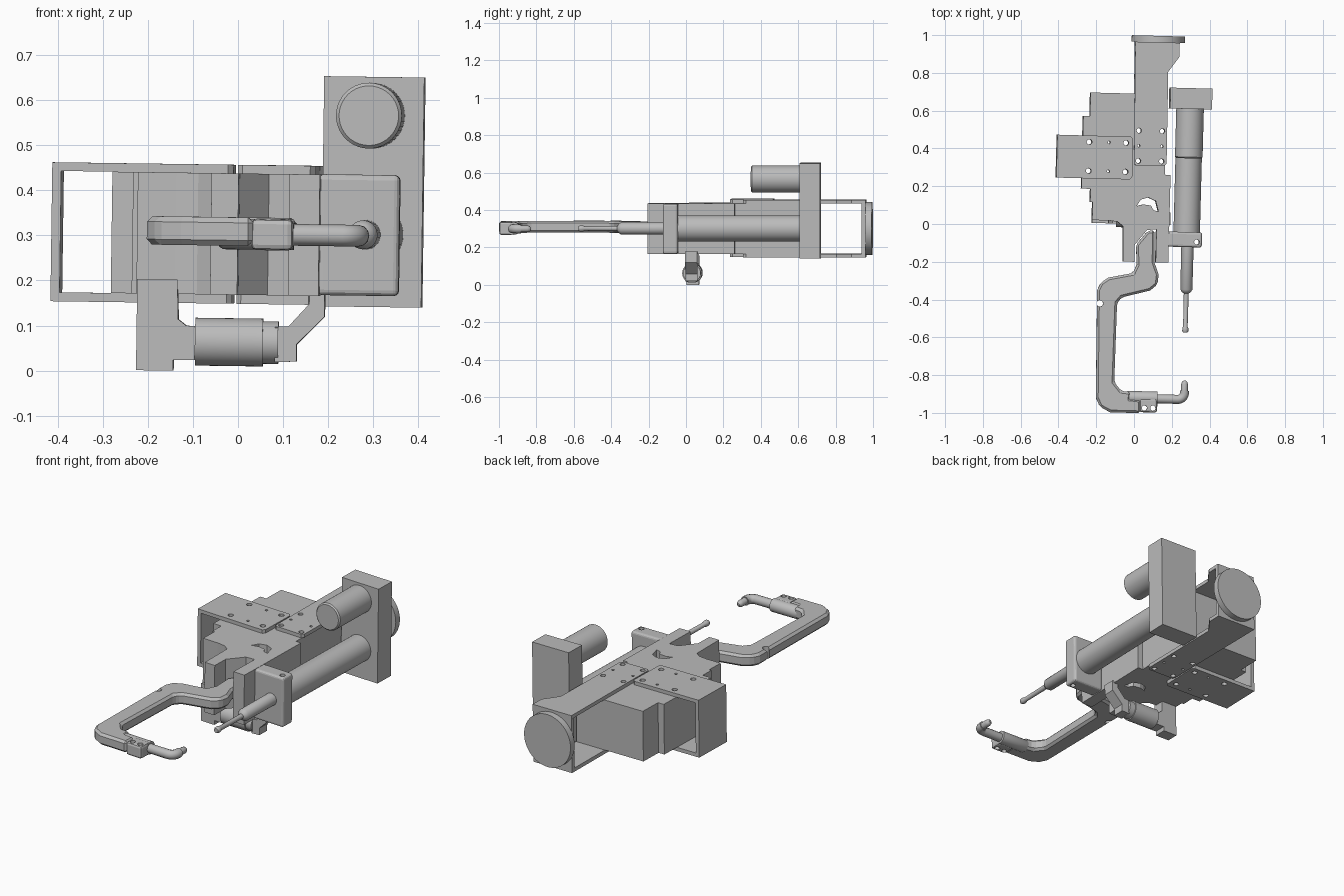
import bpy, bmesh, math
from mathutils import Matrix, Vector

if "Cube" in bpy.data.objects:
    bpy.data.objects.remove(bpy.data.objects["Cube"])

grey = bpy.data.materials.new("machine grey")
grey.use_nodes = True
grey.diffuse_color = (0.5, 0.5, 0.5, 1)
grey.node_tree.nodes["Principled BSDF"].inputs["Base Color"].default_value = (0.5, 0.5, 0.5, 1)

parts, round_parts = [], []


def finish(name, bm, smooth=False):
    bmesh.ops.recalc_face_normals(bm, faces=bm.faces)
    mesh = bpy.data.meshes.new(name)
    bm.to_mesh(mesh)
    bm.free()
    mesh.materials.append(grey)
    ob = bpy.data.objects.new(name, mesh)
    bpy.context.collection.objects.link(ob)
    parts.append(ob)
    if smooth:
        round_parts.append(ob)
    return ob


def prism(name, outline, lo, hi, axis="z"):
    """Extrude an (x, y) outline along z, or an (x, z) outline along y."""
    bm = bmesh.new()
    put = (lambda a, b: (a, b, lo)) if axis == "z" else (lambda a, b: (a, lo, b))
    face = bm.faces.new([bm.verts.new(put(a, b)) for a, b in outline])
    out = bmesh.ops.extrude_face_region(bm, geom=[face])
    step = Vector((0, 0, hi - lo)) if axis == "z" else Vector((0, hi - lo, 0))
    moved = [g for g in out["geom"] if isinstance(g, bmesh.types.BMVert)]
    bmesh.ops.translate(bm, verts=moved, vec=step)
    return finish(name, bm)


def box(name, x, y, z):
    return prism(name, [(x[0], y[0]), (x[1], y[0]), (x[1], y[1]), (x[0], y[1])], z[0], z[1])


def lathe(name, profile, center, axis="y", sides=40):
    """Turn (radius, distance) pairs about an axis through center."""
    bm = bmesh.new()
    rings = []
    for r, d in profile:
        ring = []
        for i in range(sides):
            a = math.tau * i / sides
            u, v = r * math.cos(a), r * math.sin(a)
            co = (u, d, v) if axis == "y" else (d, u, v)
            ring.append(bm.verts.new(Vector(co) + Vector(center)))
        rings.append(ring)
    for a, b in zip(rings, rings[1:]):
        for i in range(sides):
            j = (i + 1) % sides
            bm.faces.new((a[i], a[j], b[j], b[i]))
    bm.faces.new(rings[0])
    bm.faces.new(rings[-1])
    return finish(name, bm, True)


def modify(ob, kind, **settings):
    mod = ob.modifiers.new(kind.lower(), kind)
    for key, value in settings.items():
        setattr(mod, key, value)
    bpy.context.view_layer.objects.active = ob
    bpy.ops.object.modifier_apply(modifier=mod.name)


def bevel(ob, width, segments=1):
    modify(ob, "BEVEL", width=width, segments=segments, limit_method="ANGLE")


def drill(obs, spots):
    """Cut vertical holes given as (x, y, radius)."""
    bm = bmesh.new()
    for x, y, r in spots:
        bmesh.ops.create_cone(bm, cap_ends=True, segments=20, radius1=r, radius2=r,
                              depth=2, matrix=Matrix.Translation((x, y, 0)))
    cut(obs, finish("hole_cutter", bm))


def cut(obs, cutter):
    cutter.hide_render = True
    for ob in obs:
        modify(ob, "BOOLEAN", object=cutter, operation="DIFFERENCE", solver="EXACT")
    parts.remove(cutter)
    bpy.data.objects.remove(cutter)


# Stepped main body with the open slot that takes the arm
body = prism("main_body", [
    (0.155, 0.69), (-0.25, 0.69), (-0.25, 0.565), (-0.285, 0.565), (-0.285, 0.18),
    (-0.237, 0.18), (-0.237, 0.11), (-0.224, 0.11), (-0.224, 0.015), (-0.138, 0.015),
    (-0.09, 0.01), (-0.06, -0.012), (-0.055, -0.2), (0.005, -0.2), (0.005, -0.11),
    (0.068, -0.03), (0.118, -0.025), (0.118, -0.2), (0.185, -0.2), (0.185, 0.265),
    (0.155, 0.265)], 0.168, 0.437)
cut([body], prism("crescent_cutter", [
    (0.01, 0.095), (0.03, 0.13), (0.07, 0.142), (0.11, 0.125), (0.125, 0.07),
    (0.1, 0.075), (0.085, 0.1), (0.045, 0.105)], 0, 1))

# Top and bottom plates of the rear frame, and of the side bracket
plates = []
for side, z in (("upper", (0.437, 0.456)), ("lower", (0.148, 0.168))):
    plates.append(prism(side + "_frame_plate", [
        (0.0, 0.31), (0.15, 0.31), (0.162, 0.325), (0.158, 0.81), (0.215, 0.89),
        (0.215, 0.965), (-0.02, 0.965), (-0.01, 0.32)], *z))
    plates.append(prism(side + "_bracket_plate", [
        (-0.42, 0.235), (-0.03, 0.235), (-0.018, 0.247), (-0.018, 0.45),
        (-0.03, 0.462), (-0.42, 0.462)], *z))
box("bracket_wall", (-0.42, -0.4), (0.235, 0.462), (0.168, 0.437))
box("frame_end_wall", (-0.02, 0.215), (0.945, 0.965), (0.168, 0.437))
holes = [(x, y, 0.014) for x in (-0.25, -0.055) for y in (0.275, 0.428)]
holes += [(x, y, 0.013) for x in (0.012, 0.135) for y in (0.335, 0.495)]
holes += [(x, y, 0.007) for x in (-0.145,) for y in (0.275, 0.428)]
holes += [(x, 0.415, 0.007) for x in (0.012, 0.135)]
drill([body] + plates, holes)

# Round mounting flange at the back
lathe("mounting_flange", [(0.141, 0.965), (0.141, 0.999)], (0.103, 0, 0.302), sides=56)

# Gear housing, drive motor and main actuator
box("gear_housing", (0.17, 0.392), (0.617, 0.727), (0.145, 0.655))
lathe("drive_motor", [(0.066, 0.355), (0.073, 0.362), (0.073, 0.617)], (0.277, 0, 0.569))
lathe("actuator_tube", [(0.07, -0.04), (0.07, 0.617)], (0.28, 0, 0.305))
lathe("actuator_rod", [
    (0.012, -0.567), (0.016, -0.56), (0.016, -0.545), (0.012, -0.535), (0.013, -0.36),
    (0.022, -0.355), (0.032, -0.34), (0.033, -0.04)], (0.286, 0, 0.305))

# Carriage block that guides the rod
carriage = box("rod_carriage", (0.18, 0.36), (-0.115, -0.035), (0.17, 0.438))
bevel(carriage, 0.012, 3)
drill([carriage], [(0.333, -0.087, 0.014)])

# C-shaped fixed arm
arm = prism("fixed_arm", [
    (0.11, -0.03), (0.073, -0.035), (0.013, -0.11), (0.02, -0.215), (0, -0.26),
    (-0.128, -0.287), (-0.168, -0.315), (-0.186, -0.355), (-0.178, -0.925),
    (-0.155, -0.972), (-0.1, -1.0), (0.06, -1.0), (0.06, -0.93), (0.005, -0.925),
    (0.005, -0.89), (-0.045, -0.885), (-0.083, -0.84), (-0.079, -0.42), (-0.055, -0.39),
    (0.094, -0.35), (0.132, -0.317), (0.137, -0.265), (0.113, -0.2)], 0.277, 0.34)
bevel(arm, 0.012)
drill([arm], [(-0.17, -0.425, 0.017)])

# Clamp, holder and bent electrode at the arm tip
clamp = box("electrode_clamp", (0.055, 0.148), (-0.995, -0.92), (0.268, 0.338))
bevel(clamp, 0.012, 2)
drill([clamp], [(0.08, -0.972, 0.014), (0.125, -0.972, 0.014)])
lathe("electrode_holder", [(0.028, -0.018), (0.034, -0.008), (0.034, 0.148)],
      (0, -0.918, 0.303), "x", 28)
curve = bpy.data.curves.new("bent_electrode", "CURVE")
curve.dimensions = "3D"
curve.bevel_depth = 0.024
curve.bevel_resolution = 4
curve.use_fill_caps = True
spline = curve.splines.new("POLY")
path = [(0.13, -0.922)]
for k in range(9):
    a = math.pi / 2 * k / 8
    path.append((0.255 + 0.035 * math.sin(a), -0.887 - 0.035 * math.cos(a)))
path.append((0.29, -0.875))
spline.points.add(len(path) - 1)
for point, (x, y) in zip(spline.points, path):
    point.co = (x, y, 0.303, 1)
curve.materials.append(grey)
electrode = bpy.data.objects.new("bent_electrode", curve)
bpy.context.collection.objects.link(electrode)
parts.append(electrode)
lathe("electrode_cap", [(0.018, -0.88), (0.018, -0.84), (0.014, -0.828), (0.006, -0.822)],
      (0.29, 0, 0.303), sides=24)

# Balance cylinder slung under the body between two hangers
prism("left_hanger", [
    (-0.222, -0.002), (-0.14, -0.002), (-0.14, 0.022), (-0.092, 0.022), (-0.092, 0.098),
    (-0.112, 0.098), (-0.13, 0.112), (-0.133, 0.2), (-0.222, 0.2)], 0.0, 0.065, "y")
prism("right_hanger", [
    (0.085, 0.02), (0.133, 0.022), (0.133, 0.06), (0.194, 0.122), (0.194, 0.18),
    (0.16, 0.18), (0.16, 0.15), (0.115, 0.1), (0.085, 0.098)], 0.0, 0.065, "y")
lathe("balance_cylinder", [(0.053, -0.092), (0.053, 0.058), (0.047, 0.058), (0.047, 0.092)],
      (0, 0.034, 0.063), "x")

# The whole machine sits at a very slight tilt
pivot = Matrix.Translation((0, 0, 0.3))
tilt = (pivot @ Matrix.Rotation(math.radians(-1.5), 4, "Z")
        @ Matrix.Rotation(math.radians(0.8), 4, "Y") @ pivot.inverted())
bpy.ops.object.select_all(action="DESELECT")
for ob in parts:
    ob.data.transform(tilt)
for ob in round_parts:
    ob.select_set(True)
bpy.context.view_layer.objects.active = round_parts[0]
bpy.ops.object.shade_smooth_by_angle(angle=math.radians(35))
